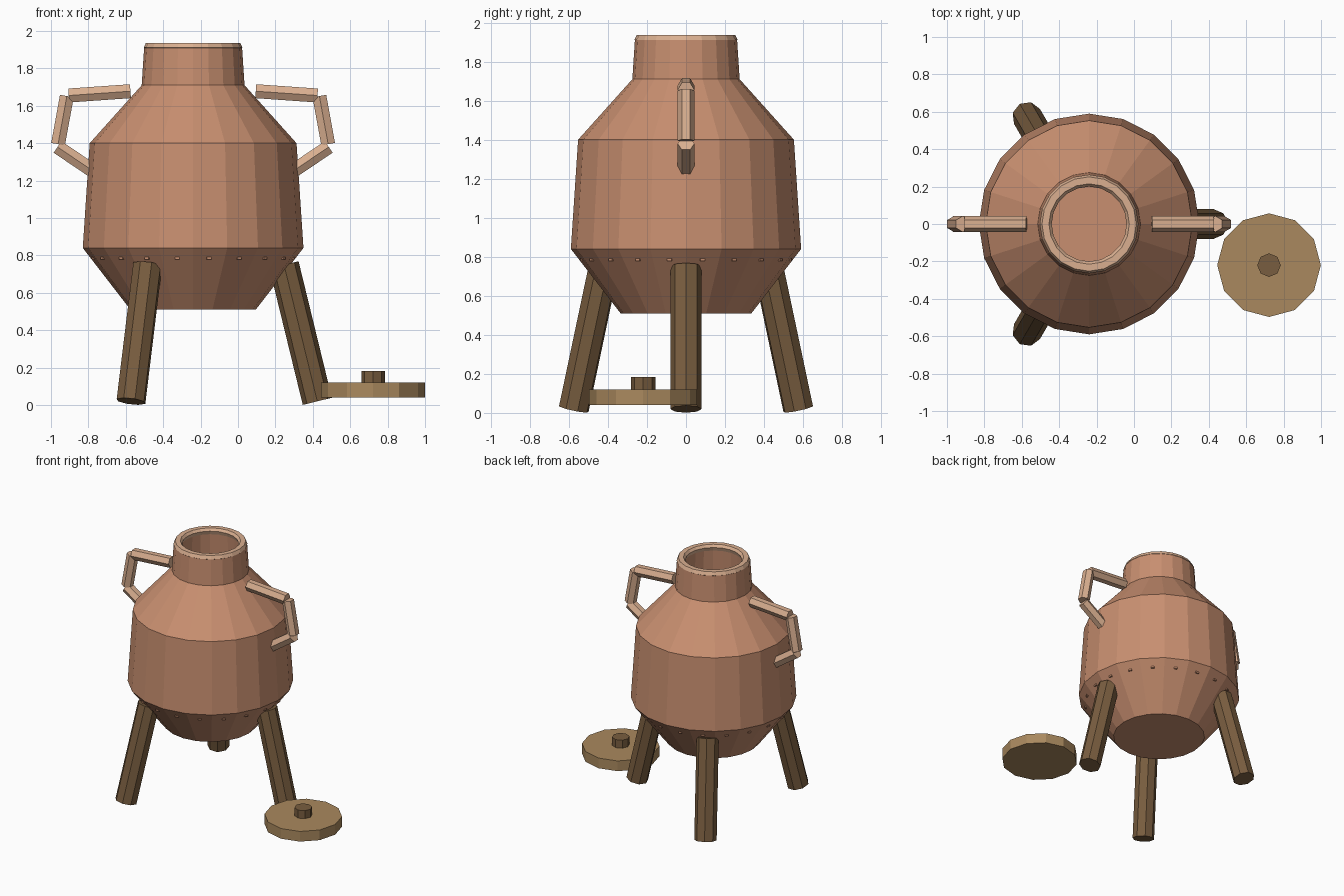
import bpy, bmesh, math
from mathutils import Vector, Matrix

cube = bpy.data.objects.get("Cube")
if cube:
    bpy.data.objects.remove(cube, do_unlink=True)


def material(name, rgb):
    m = bpy.data.materials.new(name)
    m.use_nodes = True
    m.diffuse_color = (*rgb, 1)
    m.node_tree.nodes["Principled BSDF"].inputs["Base Color"].default_value = (*rgb, 1)
    return m


copper = material("copper", (0.58, 0.275, 0.162))
pale_copper = material("pale copper", (0.70, 0.43, 0.28))
dark_wood = material("dark wood", (0.19, 0.11, 0.05))
light_wood = material("light wood", (0.40, 0.25, 0.112))

POT_X = -0.24
SIDES = 20


def finish(name, bm, mat):
    bmesh.ops.recalc_face_normals(bm, faces=bm.faces)
    me = bpy.data.meshes.new(name)
    bm.to_mesh(me)
    bm.free()
    me.materials.append(mat)
    ob = bpy.data.objects.new(name, me)
    bpy.context.collection.objects.link(ob)
    return ob


def lathe(name, profile, mat, center, sides, loop=False):
    """Turn (radius, height) points about z; open profiles get end caps."""
    bm = bmesh.new()
    rings = []
    for r, z in profile:
        angles = [2 * math.pi * i / sides for i in range(sides)]
        rings.append([bm.verts.new((center[0] + r * math.cos(a),
                                    center[1] + r * math.sin(a), z)) for a in angles])
    pairs = list(zip(rings, rings[1:]))
    if loop:
        pairs.append((rings[-1], rings[0]))
    else:
        bm.faces.new(rings[0])
        bm.faces.new(rings[-1])
    for a, b in pairs:
        for i in range(sides):
            j = (i + 1) % sides
            bm.faces.new((a[i], a[j], b[j], b[i]))
    return finish(name, bm, mat)


def rod(name, start, end, radius, sides, side_axis, mat):
    """Prism between two points with a corner pointing along side_axis."""
    start, end = Vector(start), Vector(end)
    axis = (end - start).normalized()
    u = Vector(side_axis).normalized()
    v = axis.cross(u)
    frame = Matrix((u, v, axis)).transposed().to_4x4()
    bm = bmesh.new()
    bmesh.ops.create_cone(bm, cap_ends=True, segments=sides, radius1=radius,
                          radius2=radius, depth=(end - start).length)
    # Put the first corner on the local x axis
    first = min(bm.verts, key=lambda w: abs(math.atan2(w.co.y, w.co.x)))
    turn = Matrix.Rotation(-math.atan2(first.co.y, first.co.x), 4, "Z")
    bm.transform(Matrix.Translation((start + end) / 2) @ frame @ turn)
    return finish(name, bm, mat)


# Hollow pot: outer wall up, inner wall down to the floor
lathe("pot_body", [(0.335, 0.51), (0.59, 0.84), (0.553, 1.40), (0.275, 1.71),
                   (0.262, 1.91), (0.25, 1.925), (0.21, 1.925), (0.225, 1.69),
                   (0.51, 1.38), (0.55, 0.86), (0.31, 0.55)],
      copper, (POT_X, 0), SIDES)

# Pale lip around the mouth
lathe("mouth_rim", [(0.264, 1.912), (0.252, 1.937), (0.215, 1.937),
                    (0.200, 1.918), (0.21, 1.89), (0.25, 1.90)],
      pale_copper, (POT_X, 0), SIDES, loop=True)

# Small studs around the lower cone
bm = bmesh.new()
for i in range(SIDES):
    place = (Matrix.Translation((POT_X, 0, 0))
             @ Matrix.Rotation(2 * math.pi * (i + 0.5) / SIDES, 4, "Z")
             @ Matrix.Translation((0.538, 0, 0.785))
             @ Matrix.Diagonal((0.02, 0.025, 0.012, 1)))
    bmesh.ops.create_cube(bm, size=1, matrix=place)
finish("studs", bm, copper)

# Bent handles, each made of three six-sided rods
HANDLE = [((0.335, 1.678), (0.665, 1.655)),
          ((0.675, 1.652), (0.722, 1.395)),
          ((0.725, 1.380), (0.540, 1.255))]
for side, sign in (("left", 1), ("right", -1)):
    for part, (a, b) in zip(("top", "middle", "bottom"), HANDLE):
        rod(f"{side}_handle_{part}", (POT_X + sign * a[0], 0, a[1]),
            (POT_X + sign * b[0], 0, b[1]), 0.043, 6, (0, 1, 0), pale_copper)

# Three splayed legs
for i, name in enumerate(("left_leg", "back_right_leg", "front_right_leg")):
    a = 2 * math.pi * i / 3
    c, s = math.cos(a), math.sin(a)
    rod(name, (POT_X + 0.664 * c, 0.664 * s, 0.02),
        (POT_X + 0.486 * c, 0.486 * s, 0.75), 0.08, 8, (-s, c, 0), dark_wood)

# Lid resting beside the pot
LID = (0.722, -0.22)
lathe("lid", [(0.277, 0.04), (0.277, 0.12)], light_wood, LID, 12)
lathe("lid_knob", [(0.063, 0.115), (0.063, 0.183)], dark_wood, LID, 8)
